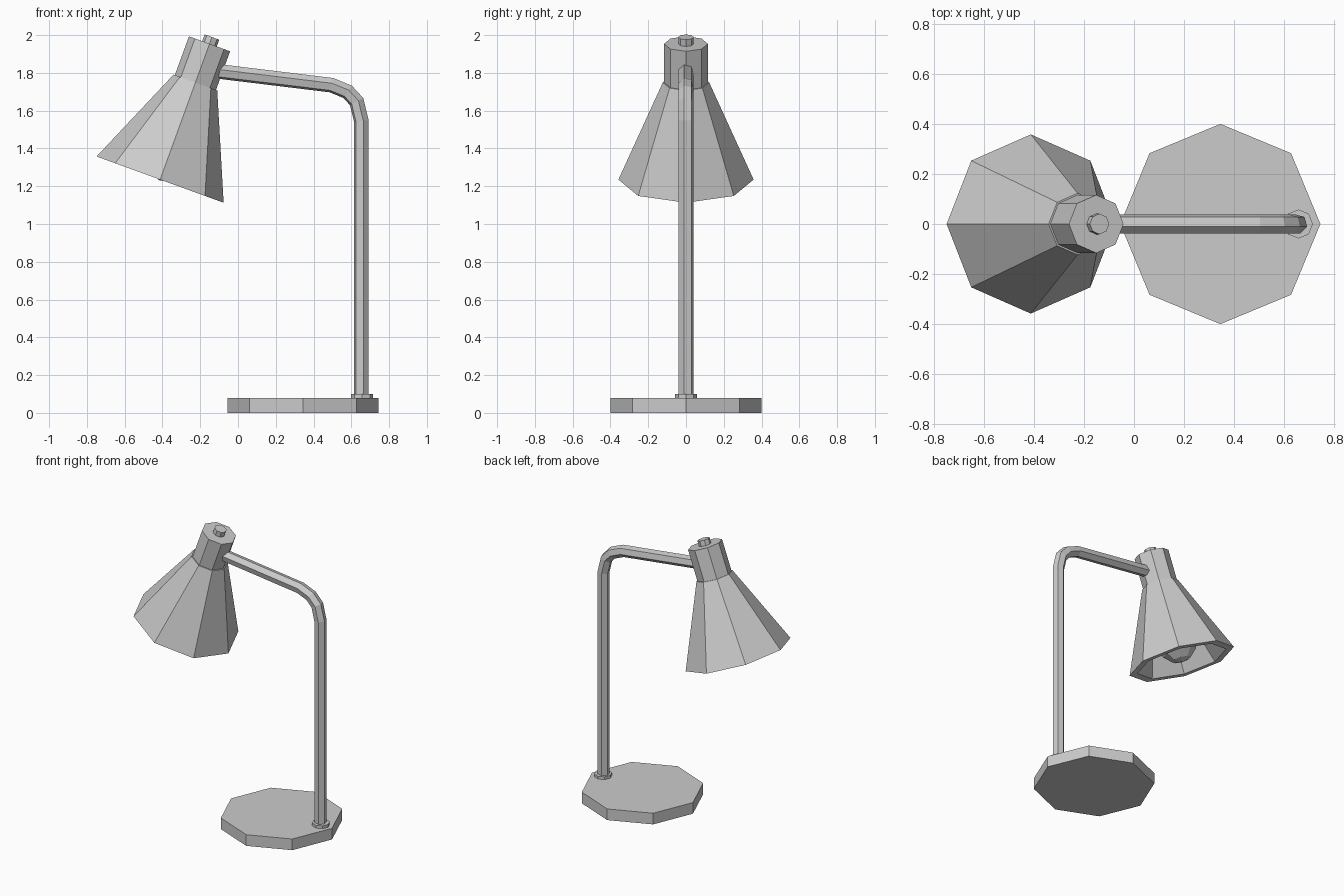
import bpy, bmesh, math
from mathutils import Vector, Matrix

if "Cube" in bpy.data.objects:
    bpy.data.objects.remove(bpy.data.objects["Cube"])


def finish(name, bm, matrix=None):
    bmesh.ops.recalc_face_normals(bm, faces=bm.faces[:])
    if matrix:
        bm.transform(matrix)
    mesh = bpy.data.meshes.new(name)
    bm.to_mesh(mesh)
    bm.free()
    obj = bpy.data.objects.new(name, mesh)
    bpy.context.collection.objects.link(obj)
    return obj


def skin(bm, rings, closed=False):
    """Join rings of points into a tube, capped or looped back on itself."""
    rows = [[bm.verts.new(p) for p in ring] for ring in rings]
    n = len(rows[0])
    pairs = list(zip(rows, rows[1:])) + ([(rows[-1], rows[0])] if closed else [])
    for a, b in pairs:
        for i in range(n):
            j = (i + 1) % n
            bm.faces.new((a[i], a[j], b[j], b[i]))
    if not closed:
        bm.faces.new(rows[0])
        bm.faces.new(rows[-1])


def lathe(name, profile, matrix, sides=8, closed=False):
    """Turn (radius, height) points around the local z axis."""
    bm = bmesh.new()
    skin(bm, [[(r * math.cos(math.tau * i / sides), r * math.sin(math.tau * i / sides), h)
               for i in range(sides)] for r, h in profile], closed)
    return finish(name, bm, matrix)


def sweep(name, path, section):
    """Sweep a (side, outward) section along an xz path with mitred corners."""
    pts = [Vector((x, 0, z)) for x, z in path]
    rings = []
    for i, p in enumerate(pts):
        d0 = (p - pts[max(i - 1, 0)]).normalized()
        d1 = (pts[min(i + 1, len(pts) - 1)] - p).normalized()
        t = (d0 + d1).normalized()
        out = Vector((t.z, 0, -t.x))
        stretch = 1 / t.dot(d1 if d1.length else d0)
        rings.append([p + Vector((0, s, 0)) + out * o * stretch for s, o in section])
    bm = bmesh.new()
    skin(bm, rings)
    return finish(name, bm)


# Base plate and pole collar
lathe("base", [(0.4, 0), (0.4, 0.08)], Matrix.Translation((0.345, 0, 0)))
lathe("pole_collar", [(0.058, 0.07), (0.058, 0.1)], Matrix.Translation((0.657, 0, 0)))

# Six-sided bent pole running into the lamp head
hexagon = [(0.04 * math.cos(math.radians(45 + 60 * i)),
            0.04 * math.sin(math.radians(45 + 60 * i))) for i in range(6)]
sweep("pole", [(0.653, 0.08), (0.653, 1.545), (0.628, 1.648), (0.58, 1.70),
               (0.495, 1.735), (-0.13, 1.811)], hexagon)

# Tilted lamp head, local origin at the centre of the shade rim
head = Matrix.Translation((-0.4125, 0, 1.235)) @ Matrix.Rotation(math.radians(20), 4, 'Y')
lathe("shade", [(0.358, 0), (0.123, 0.547), (0.07, 0.547), (0.304, 0)], head, closed=True)
lathe("neck", [(0.116, 0.54), (0.116, 0.765)], head)
lathe("knob", [(0.041, 0.76), (0.041, 0.803)], head)
lathe("bulb_socket", [(0.06, 0.2), (0.06, 0.55)], head)

# Faceted bulb
bm = bmesh.new()
bmesh.ops.create_uvsphere(bm, u_segments=8, v_segments=6, radius=0.13)
finish("bulb", bm, head @ Matrix.Translation((0, 0, 0.125)))
